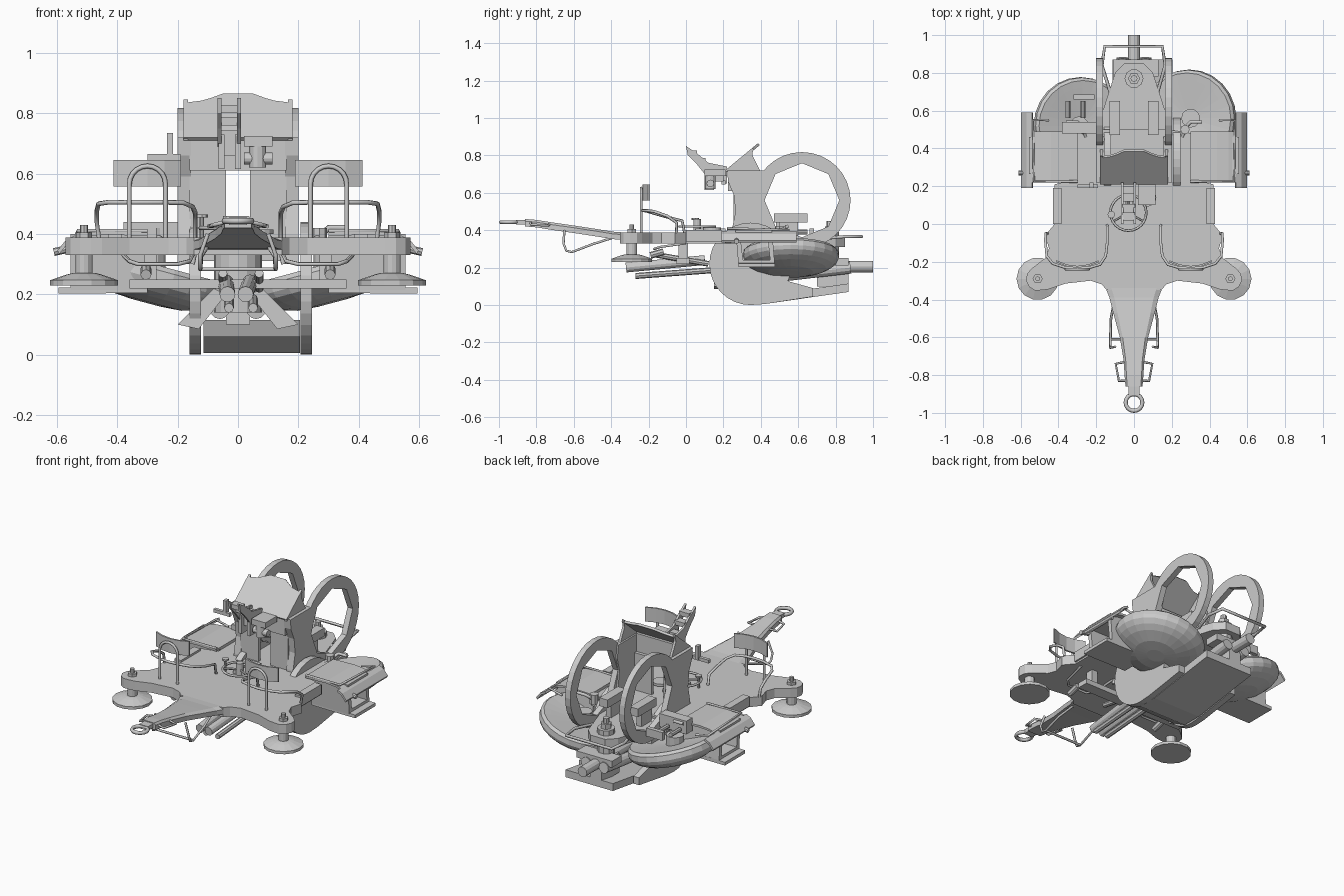
import bpy, bmesh, math
from mathutils import Vector, Matrix

def finish(name, bm):
    bmesh.ops.recalc_face_normals(bm, faces=bm.faces)
    me = bpy.data.meshes.new(name)
    bm.to_mesh(me); bm.free()
    ob = bpy.data.objects.new(name, me)
    bpy.context.collection.objects.link(ob)
    return ob

def loft(name, loops, closed=False):
    """Join equal-length point loops into a solid."""
    bm = bmesh.new()
    vs = [[bm.verts.new(p) for p in l] for l in loops]
    n, m = len(vs[0]), len(vs)
    for i in range(m if closed else m - 1):
        a, b = vs[i], vs[(i + 1) % m]
        for k in range(n):
            bm.faces.new((a[k], a[(k + 1) % n], b[(k + 1) % n], b[k]))
    if not closed:
        bm.faces.new(vs[0]); bm.faces.new(vs[-1])
    return finish(name, bm)

def prism(name, pts, axis, a, b):
    f = {'x': lambda p, t: (t, p[0], p[1]), 'y': lambda p, t: (p[0], t, p[1]), 'z': lambda p, t: (p[0], p[1], t)}[axis]
    return loft(name, [[f(p, t) for p in pts] for t in (a, b)])

def box(name, x0, x1, y0, y1, z0, z1):
    return prism(name, [(x0, y0), (x1, y0), (x1, y1), (x0, y1)], 'z', z0, z1)

def lathe(name, prof, loc, n=20, tilt=0.0):
    """Loft circles along an (r, z) profile, tilt about y, then move."""
    M = Matrix.Translation(loc) @ Matrix.Rotation(tilt, 4, 'Y')
    return loft(name, [[M @ Vector((r * math.cos(2 * math.pi * k / n), r * math.sin(2 * math.pi * k / n), z))
                        for k in range(n)] for r, z in prof])

def cyl(name, p, q, r, n=12):
    p, q = Vector(p), Vector(q)
    R = (q - p).to_track_quat('Z', 'Y')
    return loft(name, [[c + R @ Vector((r * math.cos(2 * math.pi * k / n), r * math.sin(2 * math.pi * k / n), 0))
                        for k in range(n)] for c in (p, q)])

def tube(name, pts, r=0.007, cyclic=False):
    cu = bpy.data.curves.new(name, 'CURVE')
    cu.dimensions, cu.bevel_depth, cu.bevel_resolution, cu.use_fill_caps = '3D', r, 1, True
    sp = cu.splines.new('POLY')
    sp.points.add(len(pts) - 1)
    for s, p in zip(sp.points, pts):
        s.co = (*p, 1)
    sp.use_cyclic_u = cyclic
    ob = bpy.data.objects.new(name, cu)
    bpy.context.collection.objects.link(ob)
    return ob

def arc(cx, cy, r, a0, a1, n):
    return [(cx + r * math.cos(math.radians(a0 + (a1 - a0) * k / n)),
             cy + r * math.sin(math.radians(a0 + (a1 - a0) * k / n))) for k in range(n + 1)]

# main platform with front outrigger arms
half = [(0.145, -0.35), (0.17, -0.32), (0.23, -0.3), (0.36, -0.315), (0.45, -0.345)]
half += arc(0.508, -0.29, 0.064, -110, 60, 5)
half += [(0.47, -0.18), (0.45, -0.13), (0.47, -0.06), (0.42, 0.0), (0.42, 0.21), (0.3, 0.24), (0.3, 0.48), (0.18, 0.5)]
prism('platform', half + [(-x, y) for x, y in reversed(half)], 'z', 0.33, 0.388)
rear = [(0.18, 0.48), (0.165, 0.6), (0.1, 0.8), (0.05, 0.85)]
prism('rear_arm', rear + [(-x, y) for x, y in reversed(rear)], 'z', 0.31, 0.36)
# tow tongue and ring
sections = [(-0.34, 0.15, 0.388), (-0.39, 0.13, 0.392), (-0.47, 0.11, 0.405), (-0.6, 0.075, 0.425), (-0.72, 0.055, 0.442),
            (-0.8, 0.05, 0.455), (-0.86, 0.045, 0.46)]
loft('tow_tongue', [[(-w, y, z - 0.04), (-w, y, z - 0.012), (-w * .8, y, z), (w * .8, y, z), (w, y, z - 0.012), (w, y, z - 0.04)]
                    for y, w, z in sections])
box('tow_shank', -0.03, 0.03, -0.91, -0.85, 0.43, 0.455)
tube('tow_ring', [(x, y, 0.443) for x, y in arc(0, -0.945, 0.044, 0, 345, 23)], 0.011, True)
bail = [(-.1, -.39, .36), (-.122, -.5, .325), (-.125, -.61, .283), (-.125, -.64, .29), (-.125, -.655, .33), (-.1, -.65, .4)]
for s in (1, -1):
    tube('tongue_bail', [(s * x, y, z) for x, y, z in bail])
tube('bail_bar', [(-.125, -.61, .283), (.125, -.61, .283)])

# twin rings and cheek plates of the gun cradle
for s, side in ((1, 'right'), (-1, 'left')):
    def ringpt(x, r, k, octo):
        t = 2 * math.pi * k / 32
        if octo:
            r = r * math.cos(math.pi / 8) / math.cos(t % (math.pi / 4) - math.pi / 8)
        return (x, 0.62 + r * math.cos(t), 0.56 + 0.99 * r * math.sin(t))
    loft(side + '_ring', [[ringpt(x, r, k, o) for k in range(32)] for x, r, o in
         ((s * .165, .26, 0), (s * .2, .26, 0), (s * .2, .2, 1), (s * .165, .2, 1))], closed=True)
    cheek = [(0.22, 0.72), (0.225, 0.66), (0.255, 0.59), (0.265, 0.5), (0.245, 0.4), (0.24, 0.3), (0.48, 0.3),
             (0.46, 0.4), (0.43, 0.48), (0.42, 0.56), (0.44, 0.64), (0.43, 0.72)]
    prism(side + '_cheek', cheek, 'x', s * 0.155, s * 0.2)
    box(side + '_cradle_front', *sorted((s * 0.04, s * 0.16)), 0.255, 0.275, 0.34, 0.615)
    box(side + '_cradle_rail', *sorted((s * 0.075, s * 0.13)), 0.47, 0.65, 0.44, 0.49)
    box(side + '_rail_foot', *sorted((s * 0.085, s * 0.12)), 0.5, 0.6, 0.36, 0.44)
box('cradle_crosspiece', -0.16, 0.16, 0.225, 0.255, 0.61, 0.725)
# sloping shield with scalloped upper edge
top = [(-0.18, 0.82), (-0.165, 0.8), (-0.12, 0.84), (-0.09, 0.9), (-0.05, 1), (0.05, 1), (0.09, 0.9), (0.12, 0.84), (0.165, 0.8), (0.18, 0.82)]
outline = [(-0.18, 0), *top, (0.18, 0)]
loft('shield', [[(x, 0.21 + 0.175 * v + d, 0.72 + 0.145 * v - d) for x, v in outline] for d in (0, 0.01)])
for s in (1, -1):
    prism('shield_side', [(0.21, 0.71), (0.36, 0.845), (0.355, 0.8), (0.4, 0.71)], 'x', s * 0.165, s * 0.18)

# sight and its bracket
arm = [(0.0, 0.85), (0.06, 0.81), (0.12, 0.76), (0.22, 0.74), (0.22, 0.69), (0.1, 0.7), (0.06, 0.75), (0.01, 0.8)]
for x in (-0.068, -0.003):
    prism('sight_arm', arm, 'x', x, x + 0.013)
for y, z in ((0.015, 0.815), (0.06, 0.775), (0.12, 0.73)):
    box('sight_block', -0.062, 0.006, y, y + 0.045, z - 0.015, z + 0.012)
box('sight_body', -0.06, 0.01, 0.12, 0.2, 0.66, 0.73)
for x in (-0.065, -0.01):
    box('sight_leg', x, x + 0.02, 0.1, 0.15, 0.615, 0.73)
box('optic_box', 0.02, 0.115, 0.1, 0.21, 0.69, 0.725)
cyl('optic_barrel', (0.02, 0.13, 0.65), (0.115, 0.13, 0.65), 0.02)
cyl('optic_knob', (0.065, 0.13, 0.62), (0.065, 0.13, 0.70), 0.028)
box('side_lever', -0.3, -0.19, 0.19, 0.21, 0.645, 0.665)
box('lever_grip', -0.235, -0.215, 0.19, 0.22, 0.65, 0.735)

# control column with handwheel
cyl('control_column', (-0.03, 0.06, 0.38), (-0.03, 0.06, 0.46), 0.02)
tube('handwheel', [(x, y, 0.42) for x, y in arc(-0.03, 0.06, 0.095, 0, 345, 23)], 0.007, True)
for a in (90, 210, 330):
    t = math.radians(a)
    cyl('wheel_spoke', (-0.03, 0.06, 0.42), (-0.03 + 0.09 * math.cos(t), 0.06 + 0.09 * math.sin(t), 0.42), 0.006, 6)
box('column_head', -0.07, 0.01, 0.05, 0.21, 0.388, 0.41)
cyl('pedal_disc', (0.07, 0.14, 0.4), (0.07, 0.14, 0.415), 0.048, 16)
cyl('valve_stem', (-0.12, 0.05, 0.38), (-0.12, 0.05, 0.465), 0.007, 8)
cyl('valve_cap', (-0.12, 0.05, 0.455), (-0.12, 0.05, 0.465), 0.02, 8)

for s, side in ((1, 'right'), (-1, 'left')):
    # levelling jacks
    lathe(side + '_jack_pad', [(0.112, 0.23), (0.112, 0.247), (0.06, 0.265), (0.04, 0.27)], (s * 0.51, -0.29, 0), 14)
    cyl(side + '_jack_post', (s * .51, -.29, .26), (s * .51, -.29, .34), 0.028)
    cyl(side + '_jack_nut', (s * .51, -.29, .385), (s * .51, -.29, .405), 0.027, 6)
    cyl(side + '_jack_top', (s * .51, -.29, .4), (s * .51, -.29, .43), 0.013, 8)
    # crew guard rail, hoop and backrest
    tube(side + '_guard_rail', [(s * x, y, z) for x, y, z in (
        (.46, -.05, .385), (.468, -.05, .44), (.468, -.1, .475), (.462, -.17, .5), (.43, -.21, .505), (.36, -.232, .505), (.3, -.238, .505),
        (.24, -.232, .505), (.18, -.215, .503), (.15, -.17, .49), (.142, -.1, .47), (.142, -.02, .45), (.142, 0, .34), (.15, 0, .3))], 0.008)
    tube(side + '_back_hoop', [(s * x, -0.24, z) for x, z in [(0.36, 0.385)] + arc(0.3, 0.565, 0.06, 0, 180, 10) + [(0.24, 0.385)]], 0.008)
    prof = [(s * (0.3 + 0.112 * u), -0.232 + 0.03 * u * u) for u in (-1, -.5, 0, .5, 1)]
    prism(side + '_backrest', prof + [(x, y + 0.01) for x, y in reversed(prof)], 'z', 0.558, 0.645)
    tube(side + '_foot_rail', [(s * x, y, z) for x, y, z in ((.38, 0, .33), (.36, -.14, .31), (.33, -.17, .3), (.2, -.17, .3), (.16, -.14, .31), (.15, 0, .33))])
    cyl(side + '_foot_pivot', (s * .305, -.19, .265), (s * .305, -.12, .285), 0.018, 8)
    # small tongue handles
    tube(side + '_tongue_handle', [(s * x, y, z) for x, y, z in ((.045, -.73, .43), (.097, -.74, .425), (.08, -.83, .43), (.04, -.83, .44))])
    # domed travel wheels folded under the platform
    c = (0.3, 0.56, 0.225) if s > 0 else (-0.29, 0.52, 0.225)
    wheel = [(0.05, -0.055), (0.12, -0.05), (0.19, -0.03), (0.225, -0.012), (0.25, 0.01), (0.258, 0.03), (0.255, 0.06),
             (0.24, 0.075), (0.2, 0.07), (0.05, 0.05)]
    lathe(side + '_wheel', wheel, c, 24, -s * math.radians(15))
    cyl(side + '_wheel_hub', (c[0], c[1], 0.26), (c[0], c[1], 0.33), 0.05)
    # open ammunition bin with framed mouth and curved fender lid
    loft(side + '_bin', [[(s * x, y, z) for y, z in ((a, z0), (b, z0), (b - .015, z1), (a - .015, z1))]
         for x, a, b, z0, z1 in ((.3, .28, .475, .215, .4), (.555, .28, .475, .215, .4), (.555, .305, .45, .24, .37), (.32, .305, .45, .24, .37))])
    tube(side + '_bin_bar', [(s * 0.552, y, 0.37) for y in (0.25, 0.47)], 0.012)
    lid = [(0.3, 0.405), (0.44, 0.41), (0.5, 0.405), (0.54, 0.395), (0.57, 0.38), (0.598, 0.345)]
    lid = [(s * x, z) for x, z in lid]
    prism(side + '_fender', lid[:4] + [(x, z - 0.012) for x, z in reversed(lid[:4])], 'y', 0.22, 0.49)
    prism(side + '_fender_edge', lid[3:] + [(x - s * .006, z - 0.012) for x, z in reversed(lid[3:])], 'y', 0.19, 0.59)
    tube(side + '_fender_rod', [(s * x, y, z) for x, y, z in ((.3, .225, .41), (.53, .225, .41), (.535, .55, .4), (.45, .55, .38))])
    skirt = [(s * .3, .225), (s * .51, .225), (s * .595, .222), (s * .595, .203), (s * .5, .203), (s * .3, .205)]
    prism(side + '_bin_skirt', skirt, 'y', 0.28, 0.475)
    cyl(side + '_fender_pin', (s * .52, .27, .36), (s * .61, .27, .34), 0.013, 8)
    # side lockers and cranks
    box(side + '_locker', *sorted((s * .385, s * .43)), 0.0, 0.19, 0.34, 0.4)
    tube(side + '_crank', [(s * x, y, z) for x, y, z in ((.23, .4, .36), (.28, .52, .4), (.3, .54, .42), (.36, .54, .42))], 0.01)
    cyl(side + '_crank_boss', (s * .27, .5, .36), (s * .27, .5, .42), 0.025, 8)

# left instrument cluster
for x in (-0.35, -0.27):
    cyl('instrument_tube', (x, 0.56, 0.39), (x, 0.65, 0.39), 0.013, 8)
box('instrument_block', -0.32, -0.21, 0.66, 0.685, 0.36, 0.41)
box('seat_pad', -0.38, -0.2, 0.48, 0.54, 0.36, 0.44)

# underslung tray with round side plates
prism('under_tray', [(0.2, 0.06), (0.3, 0.005), (0.42, 0.005), (0.87, 0.07), (0.87, 0.115), (0.42, 0.05), (0.3, 0.06)], 'x', -0.115, 0.205)
for x in (-0.16, 0.207):
    cyl('tray_disc', (x, 0.345, 0.22), (x + 0.038, 0.345, 0.22), 0.22, 32)
    prism('tray_side', [(0.345, 0.0), (0.42, 0.005), (0.68, 0.045), (0.68, 0.09), (0.5, 0.14)], 'x', x, x + 0.038)

# cross beam, struts and recoil tubes beneath
box('cross_beam', -0.36, 0.36, -0.05, 0.02, 0.22, 0.25)
for s in (1, -1):
    box('beam_hanger', *sorted((s * 0.27, s * 0.31)), -0.04, 0.01, 0.25, 0.34)
    prism('diagonal_strut', [(s * .04, .2), (s * .08, .22), (s * .2, .1), (s * .13, .085)], 'y', 0.15, 0.4)
    cyl('lower_tube', (s * .03 - .005, -.32, .2), (s * .04, .1, .24), 0.026)
    cyl('long_rod', (.01 + s * .04, -0.27, 0.155), (.01 + s * .04, 0.13, 0.185), 0.016, 8)
    cyl('upper_tube', (.01 + s * .06, -0.17, 0.27), (.01 + s * .06, 0.12, 0.22), 0.015, 8)
    cyl('rear_tube', (s * .06, 0.45, 0.15), (s * .06, 0.88, 0.2), 0.032)
cyl('pivot_drum', (0, 0.33, 0.14), (0, 0.33, 0.34), 0.08, 16)

# rear jack, tail bar and rail
cyl('rear_jack_base', (0, 0.77, 0.22), (0, 0.77, 0.39), 0.05, 10)
cyl('rear_jack_nut', (0, 0.77, 0.39), (0, 0.77, 0.42), 0.032, 6)
cyl('rear_jack_cap', (0, 0.77, 0.42), (0, 0.77, 0.45), 0.018, 8)
cyl('tail_bar', (0, 0.5, 0.205), (0, 1.0, 0.205), 0.031)
box('rear_block', -0.11, 0.13, 0.78, 0.87, 0.21, 0.25)
box('rear_web', -0.04, 0.04, 0.7, 0.87, 0.1, 0.22)
tube('rear_rail', [(-.12, .68, .35), (-.17, .84, .365), (-.155, .94, .365), (.15, .94, .365), (.165, .84, .365), (.12, .68, .35)], 0.009)
